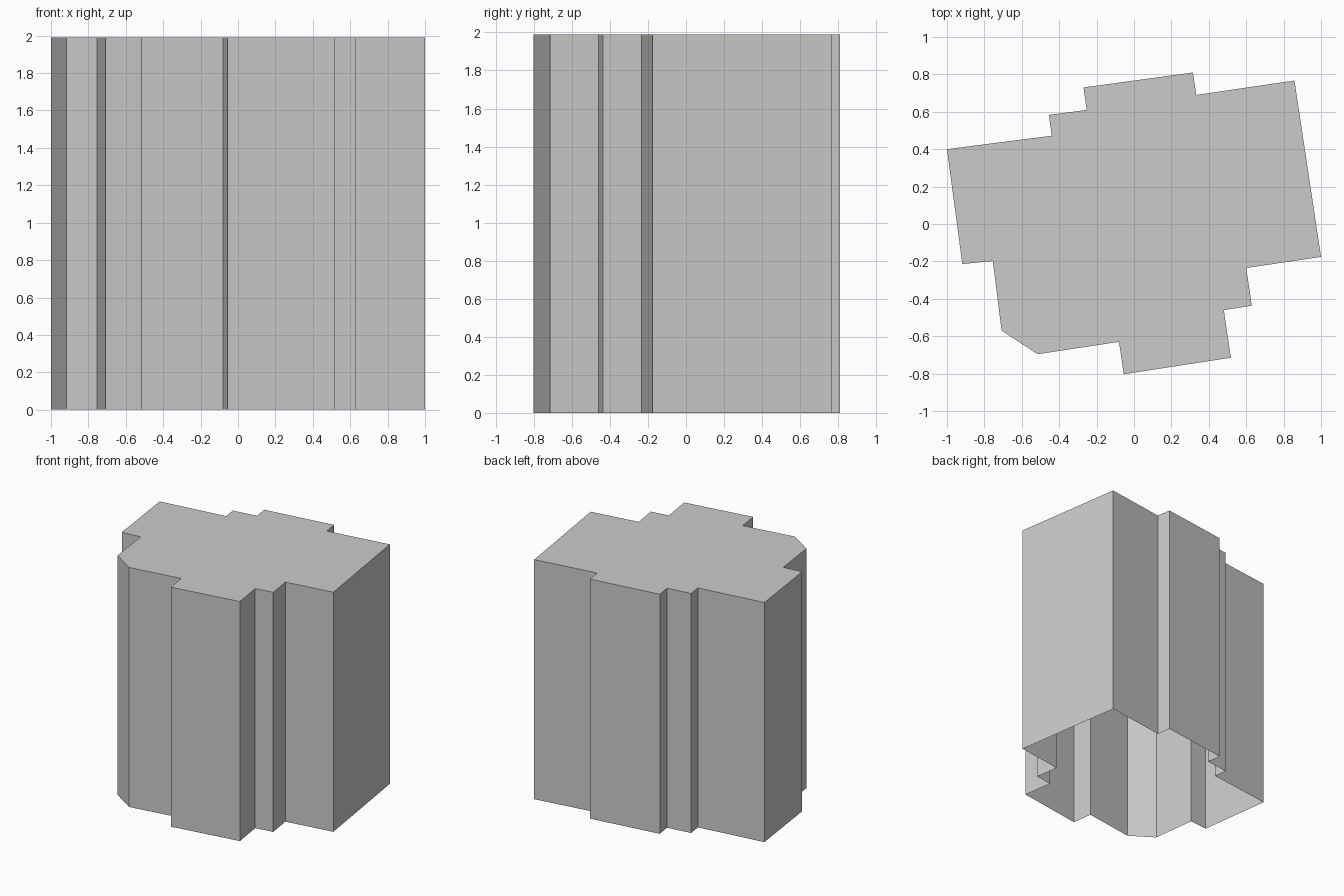
import bpy, bmesh

if "Cube" in bpy.data.objects:
    bpy.data.objects.remove(bpy.data.objects["Cube"])

HEIGHT = 1.99

# Building footprint, clockwise from the left corner
footprint = [
    (-1.0, 0.40), (-0.44, 0.472), (-0.455, 0.583), (-0.253, 0.61),
    (-0.27, 0.73), (0.315, 0.81), (0.333, 0.69), (0.858, 0.767),
    (1.0, -0.176), (0.60, -0.235), (0.63, -0.437), (0.48, -0.46),
    (0.518, -0.715), (-0.055, -0.803), (-0.08, -0.63), (-0.515, -0.696),
    (-0.708, -0.57), (-0.755, -0.198), (-0.918, -0.214),
]
footprint.reverse()  # counter-clockwise, so the roof faces up

bm = bmesh.new()
base = [bm.verts.new((x, y, 0)) for x, y in footprint]
top = [bm.verts.new((x, y, HEIGHT)) for x, y in footprint]

# Flat roof; the underside stays open
bm.faces.new(top)

# Walls facing outward
n = len(footprint)
for i in range(n):
    j = (i + 1) % n
    bm.faces.new((base[i], base[j], top[j], top[i]))

mesh = bpy.data.meshes.new("building_block")
bm.to_mesh(mesh)
bm.free()
block = bpy.data.objects.new("building_block", mesh)
bpy.context.collection.objects.link(block)
